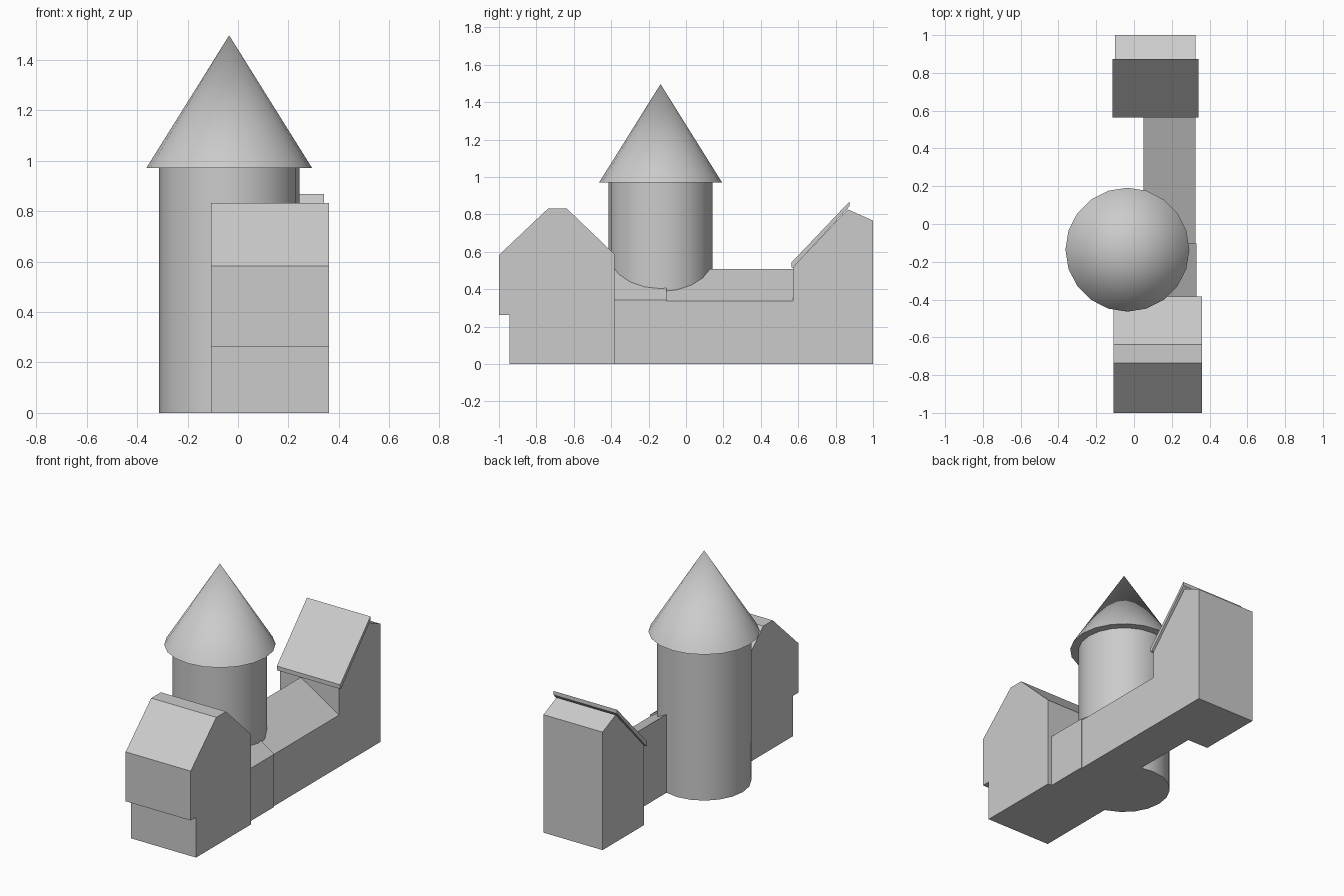
import bpy
import bmesh

if "Cube" in bpy.data.objects:
    bpy.data.objects.remove(bpy.data.objects["Cube"])


def extrude_profile(name, profile, axis, lo, hi):
    """Prism: profile is (y, z) when axis is 'x', (x, z) when axis is 'y'."""
    def point(a, z, t):
        return (t, a, z) if axis == 'x' else (a, t, z)
    bm = bmesh.new()
    face = bm.faces.new([bm.verts.new(point(a, z, lo)) for a, z in profile])
    ext = bmesh.ops.extrude_face_region(bm, geom=[face])
    verts = [g for g in ext['geom'] if isinstance(g, bmesh.types.BMVert)]
    shift = (hi - lo, 0, 0) if axis == 'x' else (0, hi - lo, 0)
    bmesh.ops.translate(bm, verts=verts, vec=shift)
    bmesh.ops.recalc_face_normals(bm, faces=bm.faces)
    mesh = bpy.data.meshes.new(name)
    bm.to_mesh(mesh)
    bm.free()
    obj = bpy.data.objects.new(name, mesh)
    bpy.context.collection.objects.link(obj)
    return obj


def round_part(name, r_bottom, r_top, z0, z1):
    """Twenty-sided smooth tower section on the tower axis."""
    bpy.ops.mesh.primitive_cone_add(vertices=20, radius1=r_bottom, radius2=r_top,
                                    depth=z1 - z0,
                                    location=(-0.035, -0.136, (z0 + z1) / 2))
    obj = bpy.context.object
    obj.name = name
    bpy.ops.object.shade_smooth_by_angle(angle=0.6)


# Round tower and conical roof
round_part("tower", 0.278, 0.278, 0, 0.98)
round_part("tower_roof", 0.328, 0, 0.972, 1.497)

# Front house with overhanging upper storey and flattened ridge
extrude_profile("front_house",
                [(-0.945, 0), (-0.383, 0), (-0.383, 0.588), (-0.638, 0.832),
                 (-0.737, 0.832), (-1, 0.583), (-1, 0.262), (-0.945, 0.262)],
                'x', -0.108, 0.36)

# Lean-to sections joining the houses behind the tower
extrude_profile("short_wing", [(0.05, 0), (0.332, 0), (0.332, 0.343), (0.05, 0.535)],
                'y', -0.383, -0.103)
extrude_profile("long_wing", [(0.05, 0), (0.325, 0), (0.325, 0.337), (0.05, 0.509)],
                'y', -0.103, 0.573)

# Back house with a thin roof slab on its front slope
extrude_profile("back_house",
                [(0.573, 0), (1, 0), (1, 0.767), (0.865, 0.827), (0.573, 0.518)],
                'x', -0.1, 0.325)
extrude_profile("back_house_roof",
                [(0.563, 0.542), (0.563, 0.515), (0.573, 0.516), (0.874, 0.843), (0.873, 0.868)],
                'x', -0.115, 0.341)
